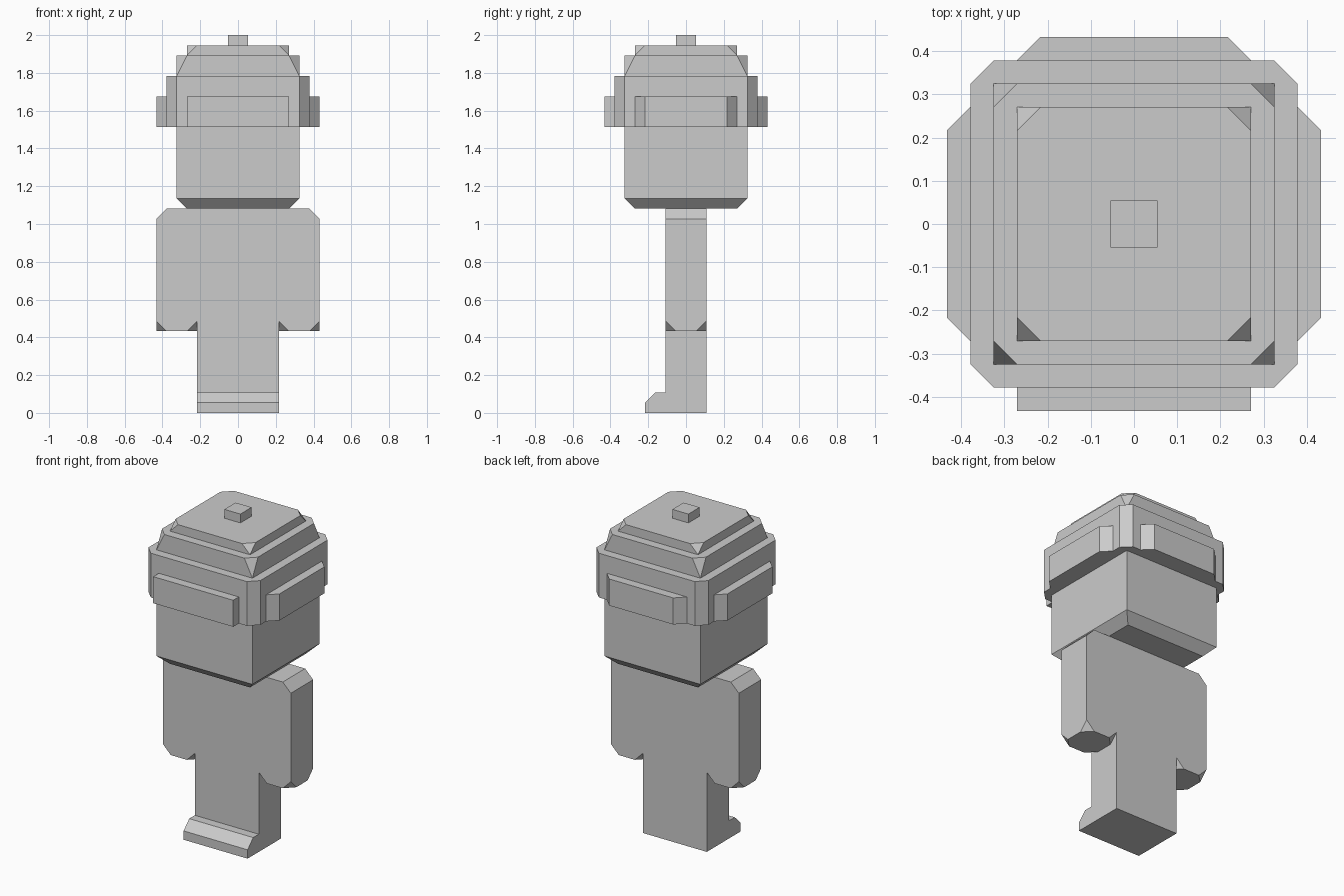
import bpy
import bmesh
import math

U = 2 / 37  # one grid cell of the blocky figure

old = bpy.data.objects.get("Cube")
if old:
    bpy.data.objects.remove(old, do_unlink=True)

GREY = (0.6, 0.6, 0.6, 1)
mat = bpy.data.materials.new("light grey")
mat.use_nodes = True
mat.diffuse_color = GREY
mat.node_tree.nodes["Principled BSDF"].inputs["Base Color"].default_value = GREY


def solid(name, points):
    """Convex flat-faced part spanned by points given in cells."""
    bm = bmesh.new()
    for p in points:
        bm.verts.new([c * U for c in p])
    bmesh.ops.convex_hull(bm, input=bm.verts[:])
    bmesh.ops.dissolve_limit(bm, angle_limit=math.radians(1),
                             verts=bm.verts[:], edges=bm.edges[:])
    bmesh.ops.recalc_face_normals(bm, faces=bm.faces[:])
    mesh = bpy.data.meshes.new(name)
    bm.to_mesh(mesh)
    bm.free()
    mesh.materials.append(mat)
    obj = bpy.data.objects.new(name, mesh)
    bpy.context.collection.objects.link(obj)
    return obj


def ring(z, hx, hy, cut=0, cx=0):
    """Rectangle at height z, with its corners cut off when cut is set."""
    pts = []
    for sx in (-1, 1):
        for sy in (-1, 1):
            pts.append((cx + sx * (hx - cut), sy * hy, z))
            pts.append((cx + sx * hx, sy * (hy - cut), z))
    return list(dict.fromkeys(pts))


def prism(outline, z0, z1):
    return [(x, y, z) for x, y in outline for z in (z0, z1)]


# legs and foot
solid("legs", ring(0, 4, 2) + ring(8, 4, 2))
toe = [(-2, 0), (-4, 0), (-4, 1), (-3, 2), (-2, 2)]
solid("foot", [(x, y, z) for x in (-4, 4) for y, z in toe])

# trunk, with arms whose lower corners are clipped
solid("trunk", ring(8, 4, 2) + ring(20, 4, 2))
for side, label in ((1, "left"), (-1, "right")):
    shoulder = [(side * x, y, z) for x, z in ((4, 20), (7, 20), (8, 19))
                for y in (-2, 2)]
    solid(label + "_arm", shoulder + ring(9, 2, 2, 0, side * 6)
          + ring(8, 2, 2, 1, side * 6))

# head with chamfered chin
solid("head", ring(20, 5, 5) + ring(21, 6, 6) + ring(28, 6, 6))

# hat: band, two tiers with clipped top corners, button
solid("hat_band", ring(28, 7, 7, 1) + ring(33, 7, 7, 1))
solid("hat_lower_tier", ring(33, 6, 6) + ring(35, 6, 6, 1))
solid("hat_upper_tier", ring(35, 5, 5) + ring(36, 5, 5, 1))
solid("hat_button", ring(36, 1, 1) + ring(37, 1, 1))

# flaps around the band: square front, chamfered sides and back
solid("front_flap", prism([(-5, -7), (5, -7), (5, -8), (-5, -8)], 28, 31))
flap = [(-5, 7), (5, 7), (4, 8), (-4, 8)]
solid("back_flap", prism(flap, 28, 31))
for side, label in ((1, "left"), (-1, "right")):
    solid(label + "_flap", prism([(side * y, x) for x, y in flap], 28, 31))
